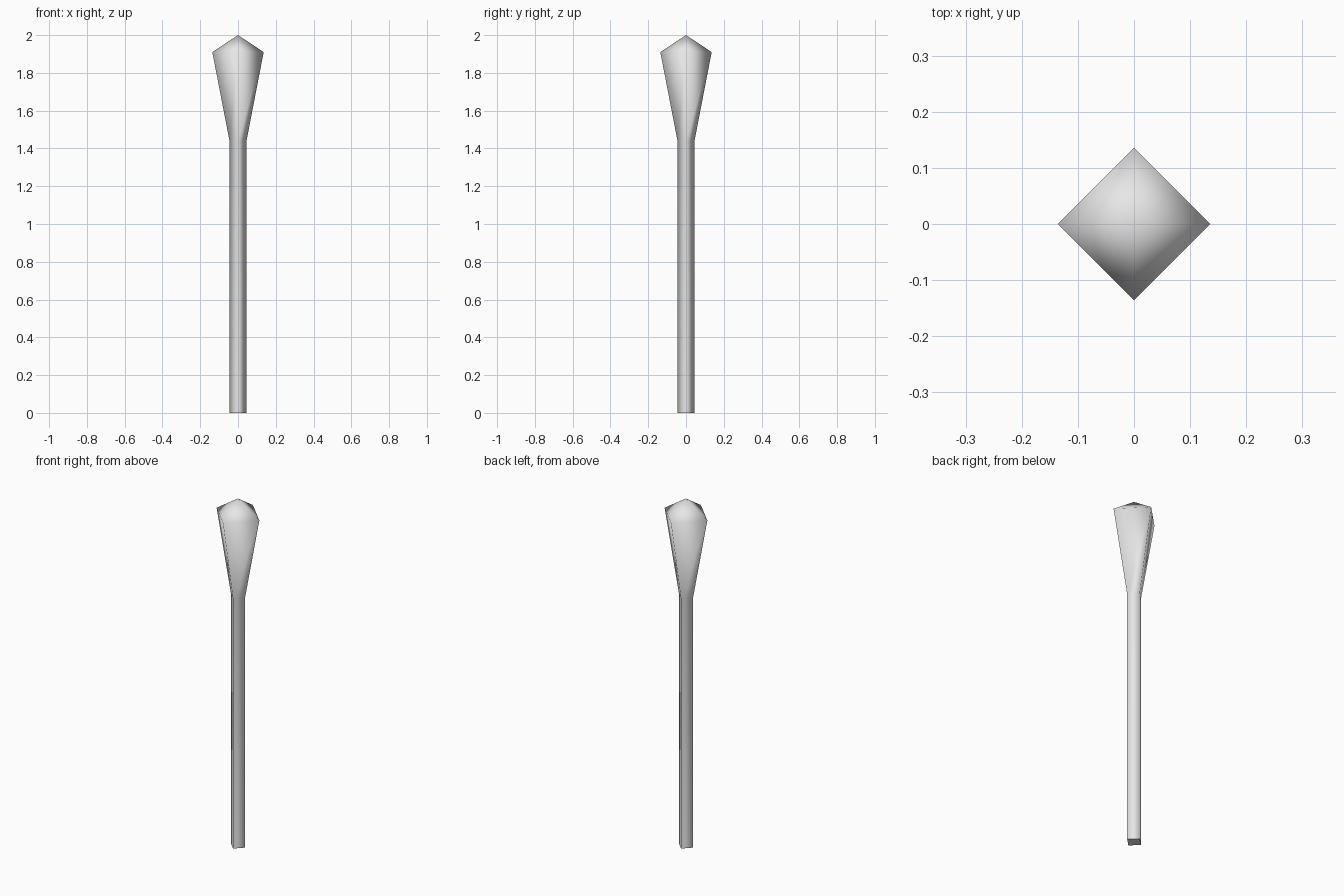
import bpy, bmesh, math

cube = bpy.data.objects.get("Cube")
if cube:
    bpy.data.objects.remove(cube, do_unlink=True)

# Single plain grey material
GREY = (0.8, 0.8, 0.8, 1.0)
grey = bpy.data.materials.new("plain_grey")
grey.use_nodes = True
grey.diffuse_color = GREY
grey.node_tree.nodes["Principled BSDF"].inputs["Base Color"].default_value = GREY

SIDES = 4
PROFILE = [(0.045, 0.0), (0.045, 1.44), (0.136, 1.91)]  # radius, height
TIP_HEIGHT = 2.0

bm = bmesh.new()


def ring(radius, z):
    angles = [2 * math.pi * i / SIDES for i in range(SIDES)]
    return [bm.verts.new((radius * math.cos(a), radius * math.sin(a), z)) for a in angles]


# Square shaft flaring into the head
rings = [ring(r, z) for r, z in PROFILE]
for low, high in zip(rings, rings[1:]):
    for i in range(SIDES):
        j = (i + 1) % SIDES
        bm.faces.new((low[i], low[j], high[j], high[i]))

# Pointed top of the head
tip = bm.verts.new((0, 0, TIP_HEIGHT))
for i in range(SIDES):
    bm.faces.new((rings[-1][i], rings[-1][(i + 1) % SIDES], tip))

for face in bm.faces:
    face.smooth = True

# Flat foot with a crisp rim
foot = bm.faces.new(list(reversed(rings[0])))
for edge in foot.edges:
    edge.smooth = False

mesh = bpy.data.meshes.new("post_with_flared_head")
bm.to_mesh(mesh)
bm.free()
mesh.materials.append(grey)
post = bpy.data.objects.new("post_with_flared_head", mesh)
bpy.context.collection.objects.link(post)
